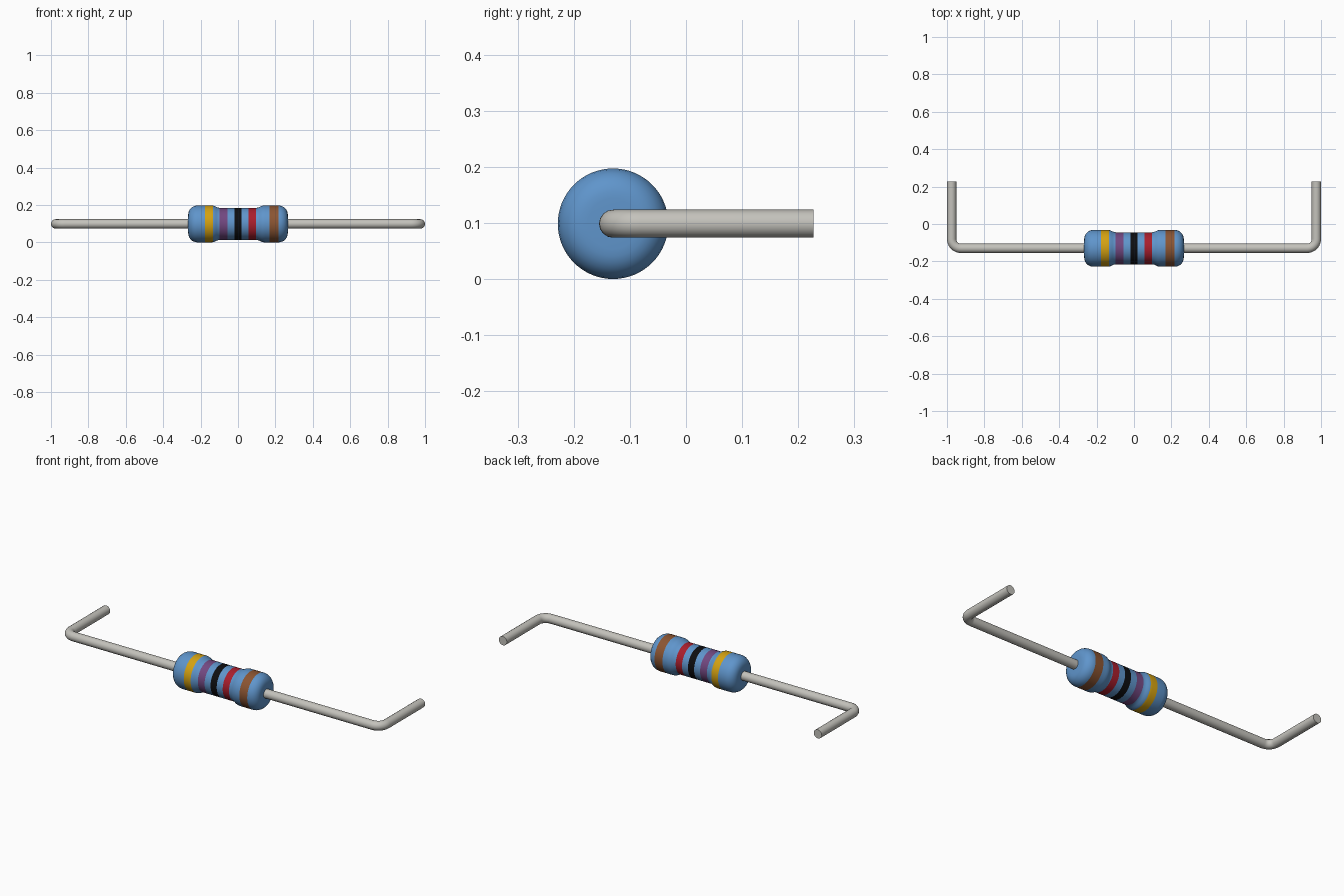
import bpy
import bmesh
import math

if "Cube" in bpy.data.objects:
    bpy.data.objects.remove(bpy.data.objects["Cube"], do_unlink=True)

AXIS_Y, AXIS_Z = -0.13, 0.0985
SEGMENTS = 64


def material(name, rgb, metallic=0.0):
    mat = bpy.data.materials.new(name)
    mat.use_nodes = True
    mat.diffuse_color = (*rgb, 1)
    bsdf = mat.node_tree.nodes["Principled BSDF"]
    bsdf.inputs["Base Color"].default_value = (*rgb, 1)
    bsdf.inputs["Roughness"].default_value = 0.5
    return mat


blue = material("body blue", (0.115, 0.30, 0.60))
yellow = material("band yellow", (0.66, 0.36, 0.006))
violet = material("band violet", (0.17, 0.065, 0.22))
black = material("band black", (0.004, 0.004, 0.005))
red = material("band red", (0.40, 0.013, 0.026))
brown = material("band brown", (0.26, 0.09, 0.032))
metal = material("lead grey", (0.55, 0.54, 0.50))


def smooth(obj):
    bpy.ops.object.select_all(action="DESELECT")
    obj.select_set(True)
    bpy.context.view_layer.objects.active = obj
    bpy.ops.object.shade_smooth_by_angle(angle=math.radians(35))


# Colour bands: start, end, material
bands = [
    (-0.176, -0.134, yellow),
    (-0.098, -0.056, violet),
    (-0.019, 0.019, black),
    (0.056, 0.095, red),
    (0.168, 0.217, brown),
]

# Half profile of the body (x, radius), from the waist out to the rounded end
half = [(0.098, 0.0855), (0.107, 0.0872), (0.116, 0.091), (0.125, 0.0955),
        (0.134, 0.098), (0.145, 0.0985), (0.218, 0.0985), (0.232, 0.0962),
        (0.245, 0.090), (0.255, 0.081), (0.262, 0.070), (0.2655, 0.058),
        (0.2665, 0.045), (0.2665, 0.010)]
profile = [(-x, r) for x, r in reversed(half)] + half


def radius_at(x):
    for (x0, r0), (x1, r1) in zip(profile, profile[1:]):
        if x0 <= x <= x1 and x1 > x0:
            return r0 + (r1 - r0) * (x - x0) / (x1 - x0)


# Add a ring at every band edge that is not already in the profile
xs = {round(x, 4) for x, r in profile}
edges = [e for b in bands for e in b[:2] if round(e, 4) not in xs]
rings = [(e, radius_at(e)) for e in edges]
split = len(half)
inner = sorted(rings + profile[1:-1], key=lambda p: p[0])
rings = [profile[0]] + inner + [profile[-1]]

# Resistor body, lathed around the x axis
bm = bmesh.new()
loops = []
for x, r in rings:
    loops.append([bm.verts.new((x, r * math.cos(a), r * math.sin(a)))
                  for a in (2 * math.pi * i / SEGMENTS for i in range(SEGMENTS))])
for la, lb in zip(loops, loops[1:]):
    for i in range(SEGMENTS):
        j = (i + 1) % SEGMENTS
        bm.faces.new((la[i], la[j], lb[j], lb[i]))
bm.faces.new(loops[0])
bm.faces.new(loops[-1])
bmesh.ops.recalc_face_normals(bm, faces=bm.faces)
for face in bm.faces:
    cx = face.calc_center_median().x
    for index, (x0, x1, mat) in enumerate(bands):
        if x0 < cx < x1:
            face.material_index = index + 1
mesh = bpy.data.meshes.new("resistor_body")
bm.to_mesh(mesh)
bm.free()
for mat in [blue] + [b[2] for b in bands]:
    mesh.materials.append(mat)
body = bpy.data.objects.new("resistor_body", mesh)
body.location = (0, AXIS_Y, AXIS_Z)
bpy.context.collection.objects.link(body)
smooth(body)


# Wire leads, each bent once towards the back
def lead(name, side):
    bend, outer = 0.05, 0.975
    path = [(0.24, 0.0)]
    for i in range(11):
        a = math.pi / 2 * i / 10
        path.append((outer - bend + bend * math.sin(a), bend - bend * math.cos(a)))
    path.append((outer, 0.227 - AXIS_Y))
    curve = bpy.data.curves.new(name, "CURVE")
    curve.dimensions = "3D"
    curve.bevel_depth = 0.025
    curve.bevel_resolution = 6
    curve.use_fill_caps = True
    spline = curve.splines.new("POLY")
    spline.points.add(len(path) - 1)
    for point, (x, y) in zip(spline.points, path):
        point.co = (side * x, y, 0, 1)
    curve.materials.append(metal)
    obj = bpy.data.objects.new(name, curve)
    obj.location = (0, AXIS_Y, AXIS_Z)
    bpy.context.collection.objects.link(obj)
    bpy.ops.object.select_all(action="DESELECT")
    obj.select_set(True)
    bpy.context.view_layer.objects.active = obj
    bpy.ops.object.convert(target="MESH")
    smooth(bpy.context.view_layer.objects.active)


lead("left_lead", 1)
lead("right_lead", -1)
